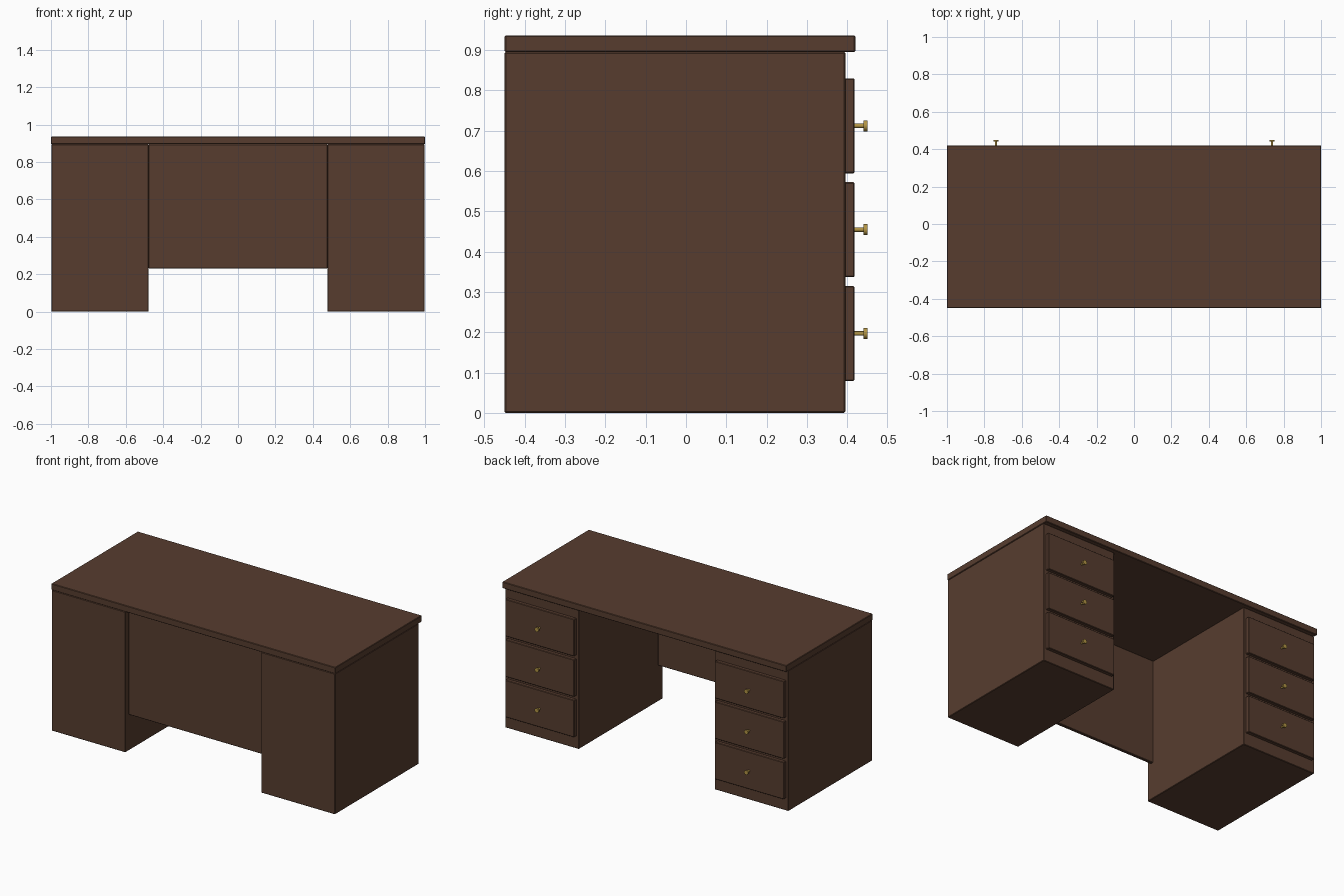
import bpy
from math import radians

if "Cube" in bpy.data.objects:
    bpy.data.objects.remove(bpy.data.objects["Cube"])


def material(name, color):
    m = bpy.data.materials.new(name)
    m.diffuse_color = color
    m.use_nodes = True
    m.node_tree.nodes["Principled BSDF"].inputs["Base Color"].default_value = m.diffuse_color
    return m


wood = material("dark_wood", (0.095, 0.046, 0.028, 1))
brass = material("brass", (0.45, 0.30, 0.06, 1))


def box(name, x, y, z, bevel=0.003):
    """Bevelled box from (min, max) ranges."""
    bpy.ops.mesh.primitive_cube_add(size=1, location=[sum(r) / 2 for r in (x, y, z)])
    o = bpy.context.object
    o.name = name
    o.scale = [r[1] - r[0] for r in (x, y, z)]
    bpy.ops.object.transform_apply(location=False, rotation=False, scale=True)
    o.data.materials.append(wood)
    b = o.modifiers.new("edge", 'BEVEL')
    b.width = bevel
    b.segments = 1
    return o


def rod(name, x, y, z, r):
    """Brass cylinder along y from y[0] to y[1]."""
    bpy.ops.mesh.primitive_cylinder_add(vertices=24, radius=r, depth=y[1] - y[0],
                                        location=(x, sum(y) / 2, z),
                                        rotation=(radians(90), 0, 0))
    o = bpy.context.object
    o.name = name
    o.data.materials.append(brass)
    bpy.ops.object.shade_smooth_by_angle()
    return o


# Desktop and modesty panel
box("desktop", (-1, 1), (-0.45, 0.42), (0.895, 0.936))
box("modesty_panel", (-0.478, 0.478), (-0.42, -0.40), (0.23, 0.895))

# Pedestals with three drawers each
for side, s in (("left", -1), ("right", 1)):
    cx = s * 0.738
    box(f"{side}_pedestal", (cx - 0.26, cx + 0.26), (-0.45, 0.395), (0, 0.895))
    for i in range(3):
        z = 0.197 + i * 0.2575
        box(f"{side}_drawer_{i + 1}", (cx - 0.243, cx + 0.243), (0.393, 0.418),
            (z - 0.118, z + 0.118))
        rod(f"{side}_knob_stem_{i + 1}", cx, (0.416, 0.442), z, 0.0055)
        rod(f"{side}_knob_head_{i + 1}", cx, (0.440, 0.450), z, 0.0135)
